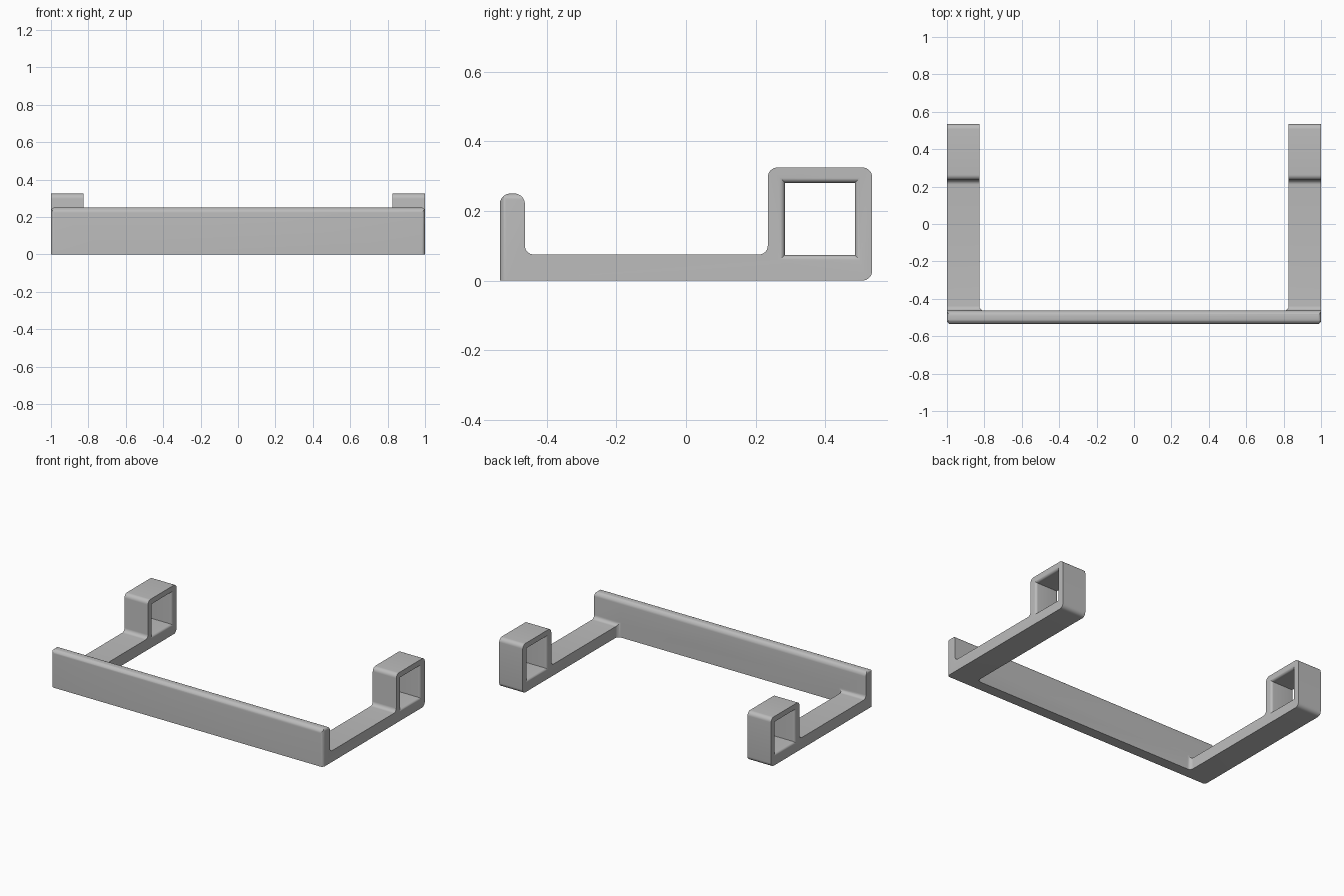
import bpy, bmesh, math
from mathutils import Vector

cube = bpy.data.objects.get("Cube")
if cube:
    bpy.data.objects.remove(cube, do_unlink=True)

gray = bpy.data.materials.new("light gray")
gray.use_nodes = True
gray.diffuse_color = (0.5, 0.5, 0.5, 1)
gray.node_tree.nodes["Principled BSDF"].inputs["Base Color"].default_value = (0.5, 0.5, 0.5, 1)

FRONT, INNER, BACK = -0.535, -0.463, 0.535   # shelf lip and rear end, along y
ARM_X, ARM_Z = 0.827, 0.075                  # arm inner side and thickness
LIP_Z, LOOP_Y, LOOP_Z = 0.25, 0.235, 0.325   # lip height, loop start and height


def rounded(corners, steps=8):
    """Outline from (a, b, radius) corners with right-angled fillets."""
    out = []
    for i, (a, b, r) in enumerate(corners):
        p = Vector((a, b))
        if not r:
            out.append(p)
            continue
        u = (Vector(corners[i - 1][:2]) - p).normalized()
        v = (Vector(corners[(i + 1) % len(corners)][:2]) - p).normalized()
        for k in range(steps + 1):
            t = math.pi / 2 * k / steps
            out.append(p + r * (u * (1 - math.sin(t)) + v * (1 - math.cos(t))))
    return out


def loft(name, rings):
    """Closed solid through matching rings of points."""
    bm = bmesh.new()
    loops = [[bm.verts.new(p) for p in ring] for ring in rings]
    bm.faces.new(loops[0])
    bm.faces.new(loops[-1])
    n = len(loops[0])
    for lo, hi in zip(loops, loops[1:]):
        for i in range(n):
            j = (i + 1) % n
            bm.faces.new((lo[i], lo[j], hi[j], hi[i]))
    bmesh.ops.recalc_face_normals(bm, faces=bm.faces)
    mesh = bpy.data.meshes.new(name)
    bm.to_mesh(mesh)
    bm.free()
    mesh.materials.append(gray)
    obj = bpy.data.objects.new(name, mesh)
    bpy.context.collection.objects.link(obj)
    return obj


def boolean(target, tool, operation):
    bpy.context.view_layer.objects.active = target
    mod = target.modifiers.new(operation, "BOOLEAN")
    mod.object, mod.operation, mod.solver = tool, operation, "EXACT"
    bpy.ops.object.modifier_apply(modifier=mod.name)
    bpy.data.objects.remove(tool, do_unlink=True)


# Side outline: lip, arm and square loop
side = rounded([
    (FRONT, 0, 0), (BACK, 0, 0.028), (BACK, LOOP_Z, 0.028), (LOOP_Y, LOOP_Z, 0.028),
    (LOOP_Y, ARM_Z, 0.025), (INNER, ARM_Z, 0.025), (INNER, LIP_Z, 0.03), (FRONT, LIP_Z, 0.03)])
bracket = loft("bracket", [[(x, a, b) for a, b in side] for x in (-1.1, 1.1)])

# Plan outline: U shape with rounded front and inner corners
plan = rounded([
    (-1, FRONT, 0.02), (1, FRONT, 0.02), (1, 0.6, 0), (ARM_X, 0.6, 0),
    (ARM_X, INNER, 0.025), (-ARM_X, INNER, 0.025), (-ARM_X, 0.6, 0), (-1, 0.6, 0)])
boolean(bracket, loft("plan_cutter", [[(a, b, z) for a, b in plan] for z in (-0.1, 0.5)]),
        "INTERSECT")

# Square loop openings, flared at both faces, and rounded lip ends
R = 0.016
y0, y1, z0, z1 = 0.284, 0.485, 0.073, 0.281
for s in (-1, 1):
    arc = [math.pi / 2 * k / 6 for k in range(7)]
    flare = [(R * (1 - math.cos(a)), R * (1 - math.sin(a))) for a in arc]
    stations = [(1.05, R)] + [(1 - d, o) for d, o in flare]
    stations += [(ARM_X + d, o) for d, o in reversed(flare)] + [(ARM_X - 0.05, R)]
    boolean(bracket, loft("loop_cutter", [
        [(s * x, y0 - o, z0 - o), (s * x, y1 + o, z0 - o),
         (s * x, y1 + o, z1 + o), (s * x, y0 - o, z1 + o)] for x, o in stations]), "DIFFERENCE")

    r = 0.018
    trim = [(1 - r + r * math.cos(a), LIP_Z - r + r * math.sin(a)) for a in arc]
    trim += [(1 - r, LIP_Z + 0.05), (1.05, LIP_Z + 0.05), (1.05, LIP_Z - r)]
    boolean(bracket, loft("lip_end_cutter", [
        [(s * a, y, b) for a, b in trim] for y in (FRONT - 0.05, INNER + 0.02)]), "DIFFERENCE")

# Smooth fillets, crisp edges
bpy.ops.object.select_all(action="DESELECT")
bracket.select_set(True)
bpy.context.view_layer.objects.active = bracket
bpy.ops.object.shade_smooth_by_angle(angle=math.radians(30))
